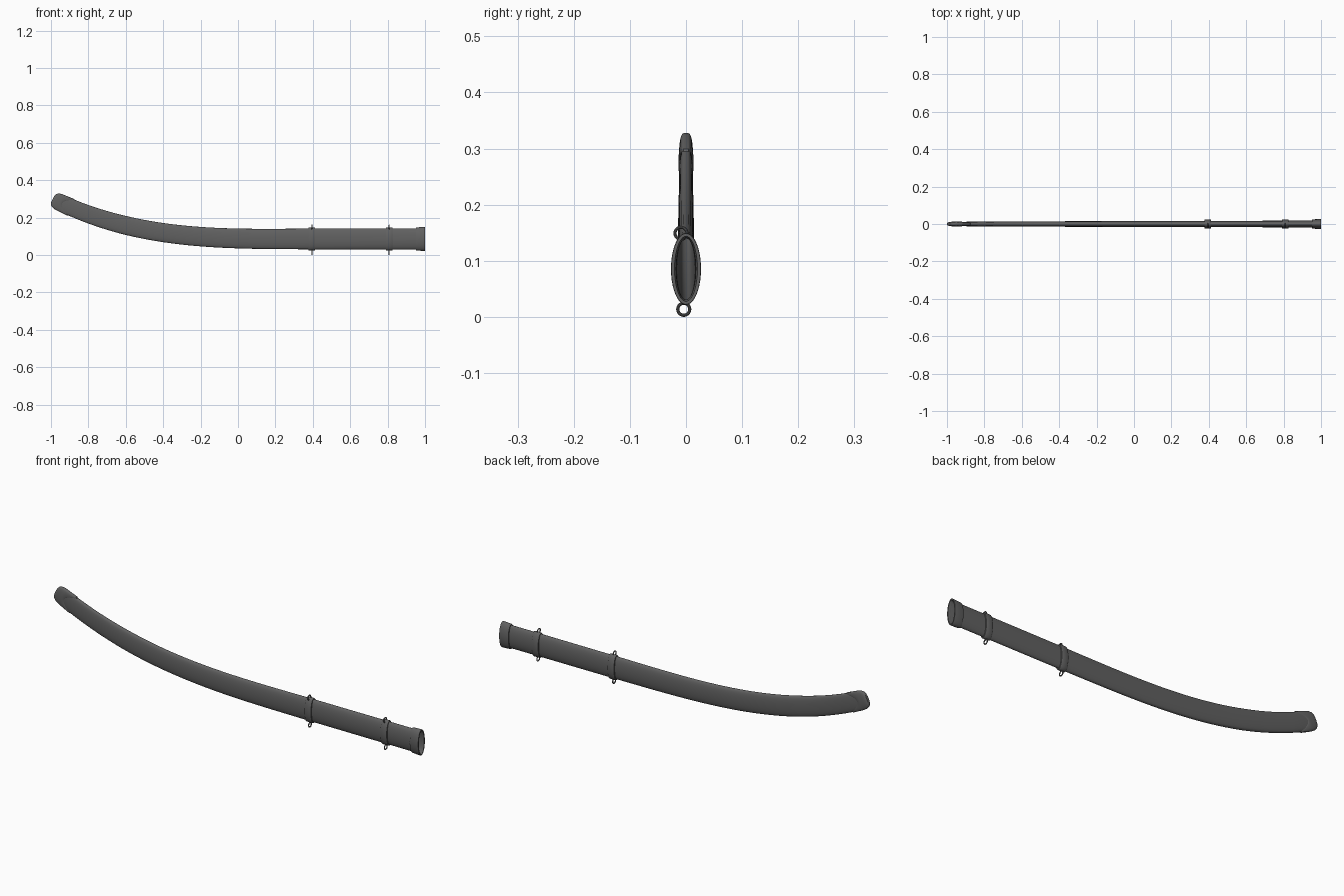
import bpy, bmesh, math
from mathutils import Vector

if "Cube" in bpy.data.objects:
    bpy.data.objects.remove(bpy.data.objects["Cube"])

SIDES = 40
# Body section: x, half height, half width
SIZE = [(-.985, .036, .009), (-.9, .045, .0122), (-.6, .0495, .0142),
        (0, .053, .0155), (.4, .0555, .0168), (1, .0565, .018)]
STEEL = bpy.data.materials.new("dark_steel")
STEEL.diffuse_color = (.12, .12, .12, 1)
STEEL.use_nodes = True
STEEL.node_tree.nodes["Principled BSDF"].inputs["Base Color"].default_value = STEEL.diffuse_color


def centre_z(x):
    # Straight towards the mouth, sweeping up towards the tip
    return .0855 + .0994 * max(.3 - x, 0) ** 3


def body_size(x):
    for a, b in zip(SIZE, SIZE[1:]):
        if x <= b[0]:
            t = (x - a[0]) / (b[0] - a[0])
            return a[1] + t * (b[1] - a[1]), a[2] + t * (b[2] - a[2])
    return SIZE[-1][1:]


def finish(ob):
    ob.data.materials.append(STEEL)
    bpy.ops.object.select_all(action='DESELECT')
    ob.select_set(True)
    bpy.context.view_layer.objects.active = ob
    bpy.ops.object.shade_smooth_by_angle(angle=math.radians(35))


def loft(name, stations, cap=False, loop=False):
    """Skin ovals (x, half height, half width, side scallop) along the centre line."""
    bm = bmesh.new()
    rings = []
    for x, hz, hy, scallop in stations:
        ring = []
        power = min(1, .55 + .45 * (x + 1) / 1.9)  # boxier towards the tip
        for k in range(SIDES):
            a = 2 * math.pi * k / SIDES
            c = math.cos(a)
            px = x - scallop * c ** 2
            s = (centre_z(px + .01) - centre_z(px - .01)) / .02
            n = Vector((-s, 0, 1)).normalized()
            y = 0 if abs(c) < 1e-6 else math.copysign(abs(c) ** power, c)
            p = Vector((px, hy * y, centre_z(px))) + n * hz * math.sin(a)
            ring.append(bm.verts.new(p))
        rings.append(ring)
    pairs = list(zip(rings, rings[1:])) + ([(rings[-1], rings[0])] if loop else [])
    for r, q in pairs:
        for k in range(SIDES):
            m = (k + 1) % SIDES
            bm.faces.new((r[k], r[m], q[m], q[k]))
    if cap:
        bm.faces.new(rings[0])
    bmesh.ops.recalc_face_normals(bm, faces=bm.faces)
    me = bpy.data.meshes.new(name)
    bm.to_mesh(me)
    bm.free()
    ob = bpy.data.objects.new(name, me)
    bpy.context.collection.objects.link(ob)
    finish(ob)


# Sheath body, open at the mouth
xs = [-.98 + 1.97 * i / 60 for i in range(61)]
loft("sheath_body", [(x, *body_size(x), 0) for x in xs], cap=True)

# Tip fitting with scalloped sides
loft("tip_fitting", [(-.990, .021, .007, 0), (-.987, .030, .0098, 0), (-.981, .037, .0115, 0),
                     (-.97, .043, .0124, 0), (-.955, .0458, .0128, 0), (-.895, .048, .0134, .05),
                     (-.891, .0445, .0118, .05)], cap=True)

# Mouth collar
loft("mouth_collar", [(.952, .055, .017, 0), (.952, .0605, .0235, 0), (.957, .062, .0248, 0),
                      (.995, .064, .0268, 0), (1, .0632, .0262, 0), (1, .058, .0205, 0),
                      (.985, .055, .0175, 0)], loop=True)

# Hanger bands, each with a ring above and below
for label, x in (("rear", .395), ("front", .808)):
    hz, hy = body_size(x)
    w = .018
    loft(label + "_band", [(x - w, hz - .001, hy - .001, 0), (x - w, hz + .0045, hy + .0055, 0),
                           (x - w + .003, hz + .006, hy + .007, 0),
                           (x + w - .003, hz + .006, hy + .007, 0),
                           (x + w, hz + .0045, hy + .0055, 0),
                           (x + w, hz - .001, hy - .001, 0)], loop=True)
    for side, y, z in (("lower", -.004, .0135), ("upper", -.009, .149)):
        bpy.ops.mesh.primitive_torus_add(major_radius=.0107, minor_radius=.0028,
                                         major_segments=28, minor_segments=10,
                                         location=(x, y, z), rotation=(0, math.pi / 2, 0))
        ring = bpy.context.object
        ring.name = f"{label}_{side}_ring"
        finish(ring)
